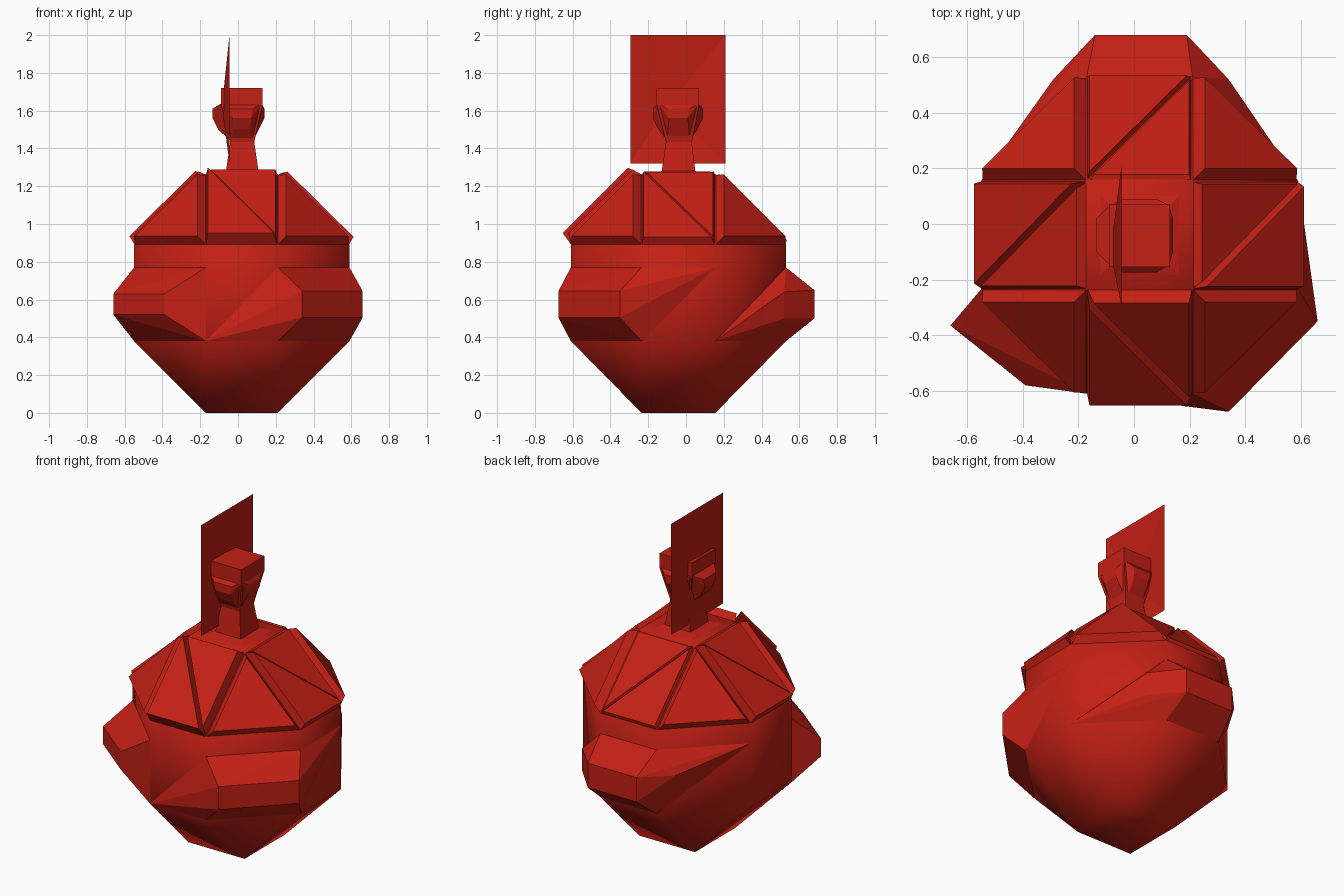
import bpy, bmesh, math
from mathutils import Vector as V

if "Cube" in bpy.data.objects:
    bpy.data.objects.remove(bpy.data.objects["Cube"])

red = bpy.data.materials.new("red")
red.diffuse_color = (0.55, 0.014, 0.007, 1)
red.use_nodes = True
red.node_tree.nodes["Principled BSDF"].inputs["Base Color"].default_value = red.diffuse_color

# body grid: inner and outer planes of the boxy fruit
XO0, XI0, XI1, XO1 = -0.55, -0.17, 0.21, 0.59
YO0, YI0, YI1, YO1 = -0.61, -0.235, 0.155, 0.53
LOW, MID, BAND, TOP = 0.38, 0.77, 0.89, 1.265


def finish(bm, name, smooth=None):
    mesh = bpy.data.meshes.new(name)
    bm.to_mesh(mesh)
    bm.free()
    mesh.materials.append(red)
    ob = bpy.data.objects.new(name, mesh)
    bpy.context.collection.objects.link(ob)
    if smooth:
        bpy.ops.object.select_all(action='DESELECT')
        ob.select_set(True)
        bpy.context.view_layer.objects.active = ob
        bpy.ops.object.shade_smooth_by_angle(angle=math.radians(smooth))
    return ob


def hull(name, pts, smooth=None):
    bm = bmesh.new()
    for p in pts:
        bm.verts.new(p)
    res = bmesh.ops.convex_hull(bm, input=bm.verts)
    loose = [v for v in bm.verts if not v.link_faces]
    bmesh.ops.delete(bm, geom=loose, context='VERTS')
    bmesh.ops.dissolve_limit(bm, angle_limit=0.01, verts=bm.verts, edges=bm.edges)
    bmesh.ops.recalc_face_normals(bm, faces=bm.faces)
    return finish(bm, name, smooth)


def rect(x0, x1, y0, y1, z):
    return [(x0, y0, z), (x1, y0, z), (x1, y1, z), (x0, y1, z)]


def octagon(z):
    return rect(XO0, XO1, YI0, YI1, z) + rect(XI0, XI1, YO0, YO1, z)


def plate(name, pts, d, scale):
    """Raised panel with sloping rim on top of a triangle of the body."""
    pts = [V(p) for p in pts]
    c = sum(pts, V()) / 3
    n = (pts[1] - pts[0]).cross(pts[2] - pts[0]).normalized()
    if n.dot(c - V((0.02, -0.04, 0.63))) < 0:
        n = -n
    hull(name, [p - n * 0.01 for p in pts] + [c + (p - c) * scale + n * d for p in pts])


# main body
hull("body", rect(XI0, XI1, YI0, YI1, 0) + octagon(LOW) + octagon(BAND)
     + rect(XI0, XI1, YI0, YI1, TOP), 46)

# upper side panels, each side split in two by a diagonal groove
a, b, c, d = rect(XI0, XI1, YI0, YI1, TOP)
sides = {
    "front": (a, b, (XI1, YO0, BAND), (XI0, YO0, BAND), 0.075),
    "right": (b, c, (XO1, YI1, BAND), (XO1, YI0, BAND), 0.045),
    "back": (d, c, (XI1, YO1, BAND), (XI0, YO1, BAND), 0.02),
    "left": (d, a, (XO0, YI0, BAND), (XO0, YI1, BAND), 0.05),
}
for name, (t0, t1, b1, b0, h) in sides.items():
    if name == "left":
        h = 0.05
    plate(name + "_panel_upper", (t0, t1, b1), h * 0.7, 0.9)
    plate(name + "_panel_lower", (t0, b1, b0), h, 0.92)

# upper corner panels
for i, (xi, xo) in enumerate(((XI0, XO0), (XI1, XO1))):
    for j, (yi, yo) in enumerate(((YI0, YO0), (YI1, YO1))):
        plate(f"corner_panel_{i}{j}",
              ((xi, yi, TOP), (xi, yo, BAND), (xo, yi, BAND)), 0.05, 0.87)


def bulge(name, base, ridge, z0, z1, extra=()):
    pts = [(x, y, z) for x, y in base for z in (LOW, MID)]
    pts += [(x, y, z) for x, y in ridge for z in (z0, z1)]
    hull(name, pts + list(extra))


# lower lobes
bulge("front_left_lobe", [(XO0, YI0), (XI0, YO0)],
      [(-0.66, -0.365), (-0.39, -0.58)], 0.52, 0.63)
bulge("front_right_lobe", [(XO1, YI0), (XI1, YO0)],
      [(0.66, -0.35), (0.34, -0.675)], 0.505, 0.645,
      [(XI0, YO0, LOW), (XO1, YI1, MID)])
bulge("back_lobe", [(XI0, YO1), (XI1, YO1)],
      [(-0.14, 0.68), (0.19, 0.68)], 0.5, 0.65,
      [(XO0, YI1, MID), (XO1, YI1, LOW), (0.34, 0.52, 0.5),
       (0.34, 0.52, 0.64), (-0.29, 0.52, 0.64)])

# stem: flared base, neck, head
hull("stem_base", rect(XI0, XI1, YI0, YI1, 1.25) + rect(-0.07, 0.115, -0.13, 0.05, 1.28))
hull("stem_neck", rect(-0.065, 0.11, -0.13, 0.05, 1.27) + rect(-0.04, 0.085, -0.105, 0.03, 1.44))
hull("stem_head", rect(-0.04, 0.085, -0.105, 0.03, 1.43) + rect(-0.09, 0.13, -0.155, 0.07, 1.63)
     + rect(-0.09, 0.13, -0.155, 0.07, 1.72))

# knobs on the four sides of the head
cx, cy = 0.02, -0.04
for name, ux, uy, reach in (("front", 0, -1, 0.135), ("back", 0, 1, 0.13),
                            ("left", -1, 0, 0.155), ("right", 1, 0, 0.12)):
    pts = []
    for z, w, r in ((1.44, 0.06, 0.06), (1.64, 0.11, 0.105),
                    (1.50, 0.045, reach - 0.03), (1.56, 0.05, reach), (1.61, 0.06, reach)):
        for s in (-1, 1):
            pts.append((cx + ux * r - uy * w * s, cy + uy * r + ux * w * s, z))
    hull(name + "_knob", pts)

# leaf: thin sheet bowed slightly to the left
bm = bmesh.new()
rim = [bm.verts.new((-0.045, y, z)) for y, z in
       ((-0.295, 1.32), (0.21, 1.32), (0.21, 2.0), (-0.295, 2.0))]
mid = bm.verts.new((-0.085, -0.1, 1.62))
for i in range(4):
    bm.faces.new((rim[i], mid, rim[(i + 1) % 4]))
finish(bm, "leaf")
